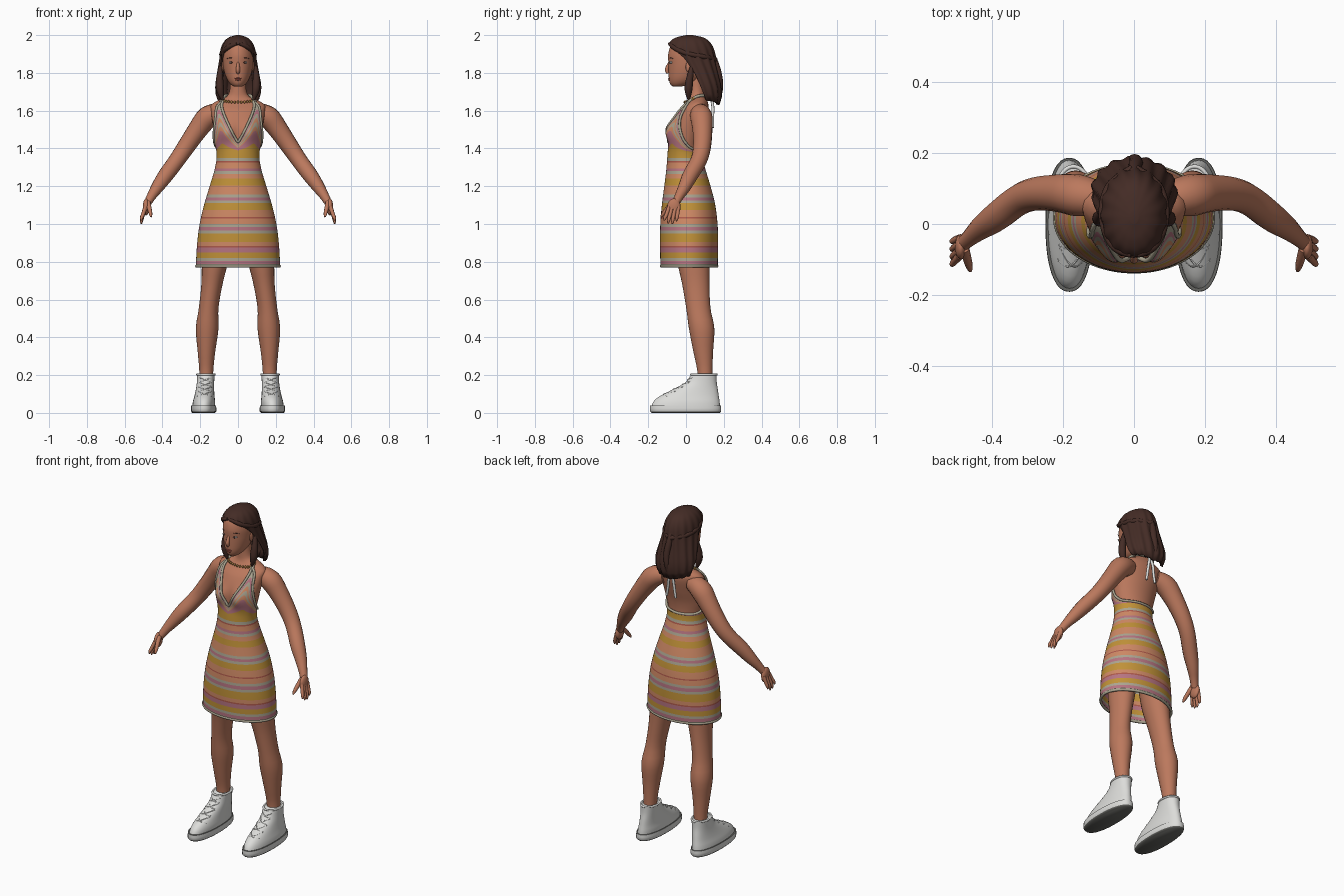
import bpy, bmesh, math
from mathutils import Matrix, Vector

if "Cube" in bpy.data.objects:
    bpy.data.objects.remove(bpy.data.objects["Cube"], do_unlink=True)

def material(name, r, g, b):
    m = bpy.data.materials.new(name)
    m.use_nodes = True
    m.diffuse_color = (r, g, b, 1)
    node = next(n for n in m.node_tree.nodes if n.type == 'BSDF_PRINCIPLED')
    node.inputs["Base Color"].default_value = (r, g, b, 1)
    node.inputs["Roughness"].default_value = 0.8
    return m

SKIN = material("skin", .5, .19, .11)
HAIR = material("dark_brown_hair", .058, .025, .019)
WHITE = material("shoe_white", .72, .72, .7)
SOLE_GREY = material("sole_grey", .13, .13, .12)
CORAL = material("coral", .62, .25, .13)
MUSTARD = material("mustard", .53, .285, .04)
MAUVE = material("mauve", .47, .175, .22)
BEIGE = material("pale_grey_beige", .41, .375, .28)
GOLD = material("gold", .45, .24, .06)
RED = material("muted_red", .42, .1, .07)

def interp(keys, t):
    """Smooth interpolation through keys whose first item is the parameter."""
    t = min(max(t, keys[0][0]), keys[-1][0])
    i = next(k for k in range(len(keys) - 1) if t <= keys[k + 1][0])
    def slope(k, c):
        lo, hi = keys[max(k - 1, 0)], keys[min(k + 1, len(keys) - 1)]
        return (hi[c] - lo[c]) / (hi[0] - lo[0])
    p, q = keys[i], keys[i + 1]
    d = q[0] - p[0]
    s = (t - p[0]) / d
    h = s * s * (3 - 2 * s)
    return [p[c] * (1 - h) + q[c] * h + d * s * (1 - s) * ((1 - s) * slope(i, c) - s * slope(i + 1, c))
            for c in range(1, len(p))]

def surf(prof, z, a, off=0.0, e=1.0):
    """Point on an oval section; profile rows are z, centre x, half width, front y, back y."""
    xc, w, yf, yb = interp(prof, z)
    sx, cy = math.sin(a), math.cos(a)
    x = xc + (w + off) * math.copysign(abs(sx) ** e, sx)
    y = (yf + yb) / 2 - ((yb - yf) / 2 + off) * math.copysign(abs(cy) ** e, cy)
    return Vector((x, y, z))

def finish(name, mesh, mats):
    for m in mats:
        mesh.materials.append(m)
    mesh.shade_smooth()
    mesh.set_sharp_from_angle(angle=math.radians(60))
    ob = bpy.data.objects.new(name, mesh)
    bpy.context.collection.objects.link(ob)
    return ob

def loft(name, point, rows, mats, n=40, cap=True, top=False, side=1):
    """Rings of point(z, a) with a material per band."""
    bm = bmesh.new()
    used = list(dict.fromkeys(mats))
    rings = []
    for r in rows:
        angles = [math.tau * j / n for j in range(n)]
        rings.append([bm.verts.new(point(r(a) if callable(r) else r, a)) for a in angles])
    for i in range(len(rings) - 1):
        lo, hi = rings[i], rings[i + 1]
        for j in range(n):
            k = (j + 1) % n
            f = bm.faces.new((lo[j], lo[k], hi[k], hi[j]))
            f.material_index = used.index(mats[min(i, len(mats) - 1)])
    if cap or top:
        bm.faces.new(rings[-1])
    if cap:
        bm.faces.new(rings[0])
        bmesh.ops.scale(bm, vec=(side, 1, 1), verts=bm.verts)
        bmesh.ops.recalc_face_normals(bm, faces=bm.faces)
    mesh = bpy.data.meshes.new(name)
    bm.to_mesh(mesh)
    bm.free()
    return finish(name, mesh, used)

def tube(name, pts, mat, side=1, cyclic=False, res=4):
    """Tapered round tube through points x, y, z, radius."""
    cu = bpy.data.curves.new(name, 'CURVE')
    cu.dimensions = '3D'
    cu.bevel_depth, cu.bevel_resolution, cu.use_fill_caps = 1, res, True
    sp = cu.splines.new('NURBS')
    sp.points.add(len(pts) - 1)
    for p, (x, y, z, r) in zip(sp.points, pts):
        p.co, p.radius = (x * side, y, z, 1), r
    sp.order_u, sp.use_endpoint_u, sp.use_cyclic_u = 3, not cyclic, cyclic
    sp.resolution_u = 2 if cyclic else 5
    tmp = bpy.data.objects.new(name + "_path", cu)
    bpy.context.collection.objects.link(tmp)
    dg = bpy.context.evaluated_depsgraph_get()
    mesh = bpy.data.meshes.new_from_object(tmp.evaluated_get(dg))
    bpy.data.objects.remove(tmp, do_unlink=True)
    return finish(name, mesh, [mat])

def ball(name, loc, size, mat, seg=16):
    bm = bmesh.new()
    bmesh.ops.create_uvsphere(bm, u_segments=seg, v_segments=seg // 2 + 2, radius=1,
                              matrix=Matrix.LocRotScale(Vector(loc), None, Vector(size)))
    mesh = bpy.data.meshes.new(name)
    bm.to_mesh(mesh)
    bm.free()
    return finish(name, mesh, [mat])

def steps(lo, hi, n):
    return [lo + (hi - lo) * i / n for i in range(n + 1)]

def fold(a):
    a %= math.tau
    return min(a, math.tau - a)

def solidify(ob, t):
    m = ob.modifiers.new("thickness", 'SOLIDIFY')
    m.thickness, m.offset = t, -1

# Torso and dress share one body surface
BODY = [(.77, 0, .224, -.135, .168), (.9, 0, .216, -.138, .17), (1, 0, .203, -.136, .167),
        (1.1, 0, .18, -.128, .155), (1.2, 0, .15, -.115, .13), (1.3, 0, .121, -.103, .1),
        (1.37, 0, .113, -.098, .085), (1.45, 0, .128, -.09, .09), (1.53, 0, .14, -.083, .11),
        (1.6, 0, .15, -.05, .125), (1.635, 0, .147, -.015, .125), (1.657, 0, .105, .003, .118),
        (1.68, 0, .06, .01, .108), (1.78, 0, .046, .01, .1)]

def body(z, a, off=0.0):
    p = surf(BODY, z, a, off)
    if math.cos(a) > 0:
        p.y -= .03 * math.exp(-((abs(p.x) - .065) / .045) ** 2 - ((z - 1.485) / .05) ** 2)
    return p

loft("torso_and_neck", lambda z, a: body(z, a, -.007), steps(1.3, 1.78, 36), [SKIN], 64)

NECKLINE = [(0, 1.43), (.25, 1.49), (.5, 1.57), (.68, 1.645), (.8, 1.645), (.95, 1.57),
            (1.2, 1.5), (1.5, 1.44), (2, 1.4), (3.15, 1.39)]
def neck_z(a):
    return interp(NECKLINE, fold(a))[0]

STRIPES = [(.787, BEIGE), (.805, MAUVE), (.82, BEIGE), (.85, MUSTARD), (.875, MAUVE), (.883, RED),
           (.905, CORAL), (.95, MUSTARD), (.965, BEIGE), (.985, MAUVE), (1, BEIGE), (1.03, CORAL),
           (1.037, RED), (1.075, CORAL), (1.11, MUSTARD), (1.125, BEIGE), (1.14, MAUVE),
           (1.155, BEIGE), (1.205, CORAL), (1.24, MUSTARD), (1.265, CORAL), (1.28, BEIGE),
           (1.295, MAUVE), (1.325, CORAL), (1.333, RED), (1.35, BEIGE), (1.38, MUSTARD)]
BODICE = [MUSTARD, MUSTARD, MAUVE, MAUVE, MAUVE, CORAL, BEIGE, CORAL, BEIGE, MAUVE, BEIGE, BEIGE]
rows = [.77] + [s[0] for s in STRIPES]
for i in range(1, len(BODICE) + 1):
    rows.append(lambda a, t=i / len(BODICE): 1.38 + (neck_z(a) - 1.38) * t)
dress = loft("dress", body, rows, [s[1] for s in STRIPES] + BODICE, 96, cap=False)
solidify(dress, .005)

ring = [math.tau * j / 96 for j in range(96)]
tube("dress_neckline_trim", [(*body(neck_z(a), a), .007) for a in ring], BEIGE, cyclic=True, res=2)
tube("dress_hem", [(*body(.777, a, -.004), .008) for a in ring], BEIGE, cyclic=True, res=2)

# Necklace
for i, a in enumerate(steps(-1.2, 1.2, 18)):
    ball("necklace_bead_%d" % i, body(1.675 - .03 * math.cos(a), a, .001), (.006, .006, .008), GOLD, 8)

# Head
HEAD = [(1.727, 0, .02, -.07, -.03), (1.74, 0, .04, -.083, .03), (1.765, 0, .058, -.09, .07),
        (1.8, 0, .071, -.092, .1), (1.85, 0, .08, -.093, .12), (1.9, 0, .081, -.094, .13),
        (1.95, 0, .068, -.075, .11), (1.98, 0, .035, -.03, .07)]
loft("head", lambda z, a: surf(HEAD, z, a), steps(1.727, 1.98, 24), [SKIN], 40)
tube("nose", [(0, -.085, 1.86, .006), (0, -.095, 1.838, .009), (0, -.104, 1.812, .0115),
              (0, -.094, 1.8, .009)], SKIN)
ball("upper_lip", (0, -.087, 1.771), (.018, .008, .004), RED)
ball("lower_lip", (0, -.086, 1.763), (.015, .009, .005), RED)

# Hair cap with an open face
HAIRSHAPE = [(1.62, 0, .08, .055, .17), (1.66, 0, .108, .02, .185), (1.72, 0, .12, -.01, .188),
             (1.8, 0, .108, -.045, .172), (1.87, 0, .096, -.085, .158), (1.93, 0, .089, -.1, .145),
             (1.97, 0, .07, -.08, .12), (1.99, 0, .044, -.045, .085), (2, 0, .012, 0, .035)]
HAIRLINE = [(0, 1.955), (.4, 1.945), (.8, 1.925), (1.05, 1.9), (1.25, 1.865), (1.4, 1.79),
            (1.5, 1.71), (1.62, 1.66), (2, 1.65), (3.15, 1.63)]
def hairline(a):
    return interp(HAIRLINE, fold(a))[0]
def hair_point(z, a):
    return surf(HAIRSHAPE, z, a, .004 * math.cos(15 * a + 12 * z) * min(1, (2 - z) * 8))
rows = [lambda a, t=t: hairline(a) + (2 - hairline(a)) * (1 - (1 - t) ** 2) for t in steps(0, 1, 18)]
solidify(loft("hair", hair_point, rows, [HAIR], 90, cap=False, top=True), .014)
tube("back_hair_strand", [(0, .14, 1.9, .012), (0, .158, 1.85, .018), (.008, .176, 1.77, .02),
                          (-.004, .182, 1.7, .016), (0, .172, 1.65, .004)], HAIR)

# Shoe, leg, finger and arm profiles
LEG = [(.12, .17, .038, .06, .14), (.22, .168, .037, .06, .14), (.32, .167, .046, .04, .143),
       (.45, .163, .06, .015, .15), (.55, .156, .052, .002, .13), (.68, .138, .056, -.02, .124),
       (.8, .122, .069, -.045, .125), (1, .1, .08, -.06, .13)]
SOLE = [(0, .182, .06, -.182, .178), (.008, .182, .067, -.19, .186), (.04, .182, .066, -.19, .185)]
UPPER = [(.035, .182, .06, -.183, .18), (.06, .18, .059, -.172, .178), (.085, .178, .054, -.145, .174),
         (.12, .175, .049, -.078, .169), (.16, .172, .046, -.005, .163), (.205, .17, .046, .028, .162)]
FINGERS = [(-.04, -.05, 1.015), (-.057, -.072, 1), (-.074, -.094, 1.003), (-.09, -.115, 1.018)]
ARM = [(.09, .07, 1.59, .045), (.15, .08, 1.585, .063), (.21, .088, 1.505, .053),
       (.276, .087, 1.408, .047), (.325, .07, 1.335, .043), (.385, .02, 1.255, .042),
       (.43, -.01, 1.19, .033), (.463, -.04, 1.14, .023), (.482, -.057, 1.105, .02)]

for s, tag in ((1, "left_"), (-1, "right_")):
    # Legs and shoes
    loft(tag + "leg", lambda z, a: surf(LEG, z, a), steps(.12, 1, 26), [SKIN], 28, side=s)
    loft(tag + "shoe_sole", lambda z, a: surf(SOLE, z, a, 0, .88), [0, .008, .025, .04],
         [SOLE_GREY, WHITE], 40, side=s)
    loft(tag + "shoe_upper", lambda z, a: surf(UPPER, z, a, 0, .92), steps(.035, .205, 14), [WHITE], 40, side=s)
    tube(tag + "shoe_collar", [(*surf(UPPER, .203, a), .006) for a in ring[::4]], WHITE, s, True, 2)
    for z in steps(.1, .175, 3):
        for d in (-1, 1):
            lace = [surf(UPPER, z + d * u * .012, u * .75, .001) for u in (-1, -.5, 0, .5, 1)]
            tube(tag + "lace", [(*p, .003) for p in lace], WHITE, s, res=1)
    # Arm, hand and fingers
    tube(tag + "arm", ARM, SKIN, s, res=6)
    ball(tag + "palm", (s * .487, -.064, 1.09), (.017, .036, .045), SKIN)
    for y0, y1, z1 in FINGERS:
        tube(tag + "finger", [(.49, y0, 1.09, .011), (.503, (y0 + y1) / 2, 1.05, .0105),
                              (.513, y1, z1 + .01, .009), (.511, y1, z1, .003)], SKIN, s, res=2)
    tube(tag + "thumb", [(.477, -.07, 1.115, .014), (.467, -.105, 1.075, .012),
                         (.461, -.128, 1.045, .009), (.46, -.133, 1.037, .003)], SKIN, s, res=2)
    # Halter strap and tie ends
    start = body(1.643, .74)
    tube(tag + "halter_strap", [(*start, .008), (.077, .04, 1.672, .008), (.06, .1, 1.685, .008),
                                (0, .132, 1.668, .008)], BEIGE, s, res=2)
    tube(tag + "tie_end", [(0, .134, 1.668, .008), (.015, .145, 1.62, .008), (.02, .14, 1.57, .008),
                           (.03, .142, 1.51, .007)], WHITE, s, res=2)
    # Eyes, brows and ears
    ball(tag + "eye", (s * .035, -.078, 1.855), (.014, .01, .006), WHITE)
    ball(tag + "iris", (s * .035, -.084, 1.855), (.006, .006, .006), HAIR, 12)
    tube(tag + "brow", [(.016, -.089, 1.876, .002), (.037, -.085, 1.882, .0025),
                        (.058, -.069, 1.876, .0015)], HAIR, s, res=1)
    ball(tag + "ear", (s * .08, .012, 1.832), (.007, .014, .026), SKIN)
    # Swept-back and face-framing hair
    sweep = [(.1, 1.955, .008), (.5, 1.945, .012), (.9, 1.925, .013), (1.4, 1.9, .013),
             (1.9, 1.89, .013), (2.4, 1.88, .014), (3.1, 1.87, .014)]
    tube(tag + "swept_hair", [(*surf(HAIRSHAPE, z, a, -.004), r) for a, z, r in sweep], HAIR, s)
    tube(tag + "front_lock", [(.09, .035, 1.85, .008), (.096, .025, 1.8, .015), (.098, .016, 1.75, .021),
                              (.094, .012, 1.7, .022), (.082, .015, 1.655, .005)], HAIR, s)
